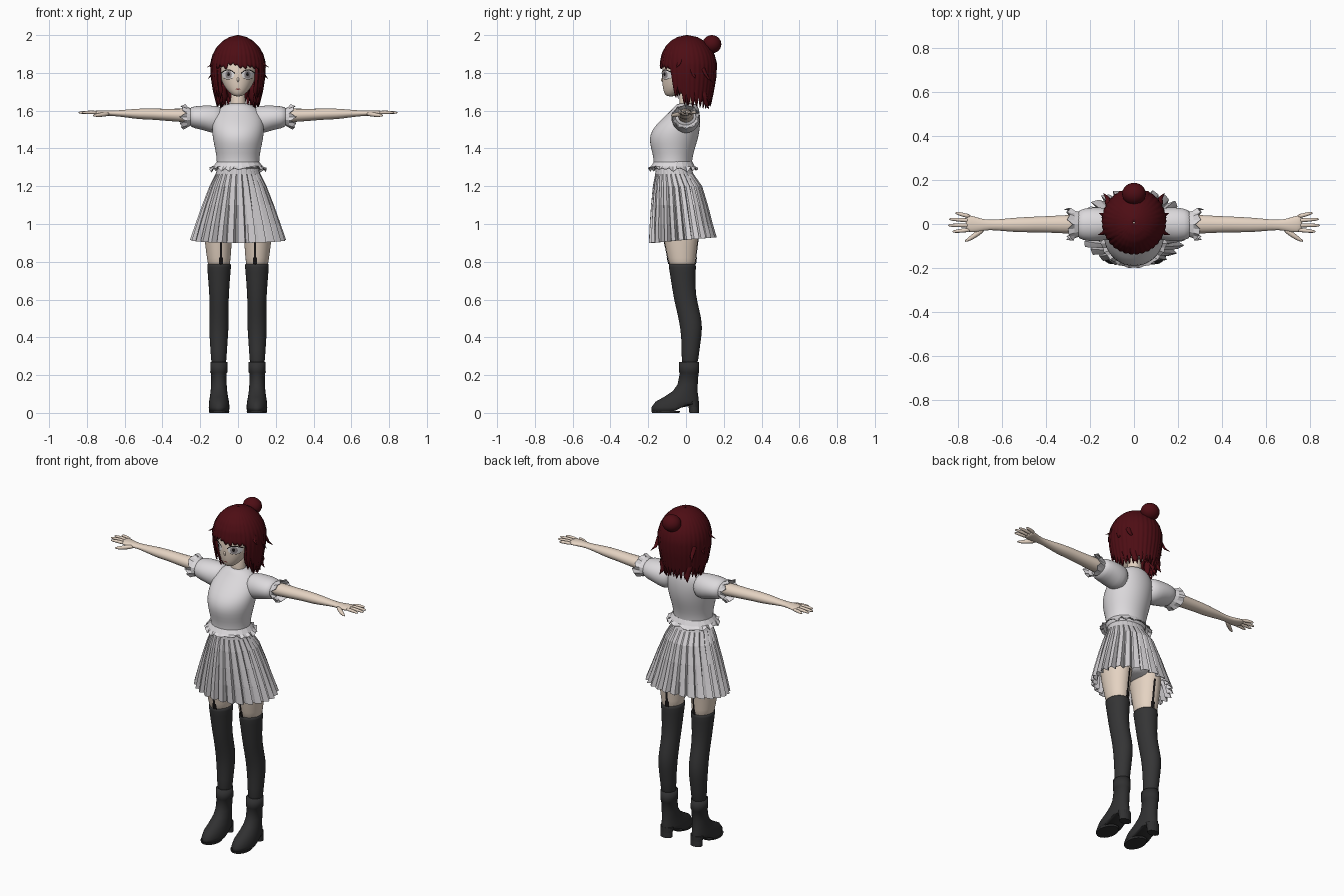
import bpy, bmesh, math, random
from mathutils import Vector
from mathutils.bvhtree import BVHTree

random.seed(4)
if "Cube" in bpy.data.objects:
    bpy.data.objects.remove(bpy.data.objects["Cube"], do_unlink=True)


def material(name, r, g, b):
    m = bpy.data.materials.new(name)
    m.use_nodes = True
    m.diffuse_color = (r, g, b, 1)
    bsdf = m.node_tree.nodes["Principled BSDF"]
    bsdf.inputs["Base Color"].default_value = (r, g, b, 1)
    bsdf.inputs["Roughness"].default_value = 0.8
    return m


SKIN = material("skin", 0.78, 0.65, 0.54)
WHITE = material("white_cloth", 0.72, 0.7, 0.72)
SKIRT = material("skirt_grey", 0.64, 0.62, 0.64)
HAIR = material("dark_red_hair", 0.075, 0.004, 0.007)
STOCKING = material("stocking_charcoal", 0.035, 0.035, 0.036)
BOOT = material("boot_charcoal", 0.03, 0.03, 0.031)
BLACK = material("black", 0.01, 0.008, 0.008)
IRIS = material("iris_grey", 0.3, 0.27, 0.28)
EYE = material("eye_white", 0.8, 0.78, 0.78)
LIP = material("lip_red", 0.3, 0.08, 0.07)


def surface(name, sheets, mat, closed=True, cap=True, mirror=False, sub=0, smooth=True, thick=0):
    """Skin rows of points into one mesh object."""
    bm = bmesh.new()
    for rows in sheets:
        vs = [[bm.verts.new(p) for p in row] for row in rows]
        n = len(rows[0])
        for a, b in zip(vs, vs[1:]):
            for i in range(n if closed else n - 1):
                j = (i + 1) % n
                bm.faces.new((a[i], a[j], b[j], b[i]))
        if closed and cap:
            bm.faces.new(vs[0])
            bm.faces.new(vs[-1])
    if closed:
        bmesh.ops.recalc_face_normals(bm, faces=bm.faces)
    for f in bm.faces:
        f.smooth = smooth
    me = bpy.data.meshes.new(name)
    bm.to_mesh(me)
    bm.free()
    me.materials.append(mat)
    ob = bpy.data.objects.new(name, me)
    bpy.context.collection.objects.link(ob)
    if mirror:
        ob.modifiers.new("Mirror", 'MIRROR')
    if thick:
        ob.modifiers.new("Solidify", 'SOLIDIFY').thickness = thick
    if sub:
        s = ob.modifiers.new("Subdivision", 'SUBSURF')
        s.levels = s.render_levels = sub
    return ob


def loft(rings, n=20, axis="z", scale=lambda i, k: 1, shift=lambda i, k: 0):
    """Elliptic rings (t, a0, a1, b0, b1) along z (a=x, b=y) or x (a=y, b=z)."""
    rows = []
    for k, (t, a0, a1, b0, b1) in enumerate(rings):
        row = []
        for i in range(n):
            ang, s = math.tau * i / n, scale(i, k)
            a = (a0 + a1) / 2 + (a1 - a0) / 2 * math.sin(ang) * s
            b = (b0 + b1) / 2 - (b1 - b0) / 2 * math.cos(ang) * s
            h = t + shift(i, k)
            row.append((a, b, h) if axis == "z" else (h, a, b))
        rows.append(row)
    return rows


def body(rings):
    return [(z, -rx, rx, f, b) for z, rx, f, b in rings]


def tube(points, radii, n=8, flat=1):
    pts, rows = [Vector(p) for p in points], []
    for k, p in enumerate(pts):
        d = pts[min(k + 1, len(pts) - 1)] - pts[max(k - 1, 0)]
        q = d.to_track_quat('Z', 'Y')
        rows.append([p + q @ Vector((math.cos(w) * radii[k], math.sin(w) * radii[k] * flat, 0))
                     for w in (math.tau * i / n for i in range(n))])
    return rows


def decal(name, target, mat, shape, offset=0.002, front=True, n=10):
    """Thin mirrored patch laid onto the target's front or back."""
    bpy.context.view_layer.update()
    tree = BVHTree.FromObject(target, bpy.context.evaluated_depsgraph_get())
    d = 1 if front else -1
    rows = []
    for r in range(n + 1):
        row = []
        for c in range(n + 1):
            x, z = shape(2 * c / n - 1, 2 * r / n - 1)
            hit = tree.ray_cast(Vector((x, -d, z)), Vector((0, d, 0)))[0]
            row.append((x, (hit.y if hit else 0) - d * offset, z))
        rows.append(row if front else row[::-1])
    return surface(name, [rows], mat, closed=False, mirror=True)


def oval(cx, cz, w, h):
    return lambda u, v: (cx + w * u * math.sqrt(max(0.001, 1 - v * v)), cz + h * v)


# Head and neck
head = surface("head", [loft(body([
    (1.675, .02, -.10, -.06), (1.69, .04, -.115, -.03), (1.72, .07, -.124, .04),
    (1.77, .094, -.128, .09), (1.83, .105, -.127, .11), (1.9, .1, -.11, .11),
    (1.96, .06, -.05, .06)]), 24)], SKIN, sub=2)
surface("neck", [loft(body([(1.57, .05, -.04, .05), (1.63, .04, -.035, .042),
                            (1.73, .038, -.035, .045)]))], SKIN, sub=1)
surface("nose", [tube([(0, -.115, 1.785), (0, -.134, 1.757), (0, -.12, 1.748)],
                      [.004, .009, .004])], SKIN, sub=1)
surface("ears", [tube([(.1, -.01, 1.75), (.115, 0, 1.78), (.11, .01, 1.81)],
                      [.008, .02, .01], flat=.5)], SKIN, mirror=True, sub=1)

# Painted face
decal("eye_whites", head, EYE, oval(.052, 1.79, .032, .023))
decal("irises", head, IRIS, oval(.05, 1.791, .017, .022), .003)
decal("pupils", head, BLACK, oval(.05, 1.793, .007, .011), .004)
decal("upper_lashes", head, BLACK,
      lambda u, v: (.053 + .037 * u, 1.797 + .019 * (1 - u * u) + .003 * v), .005)
decal("lower_lashes", head, BLACK,
      lambda u, v: (.053 + .024 * u, 1.773 - .007 * (1 - u * u) + .001 * v), .004)
decal("mouth", head, LIP, lambda u, v: (.007 + .007 * u, 1.714 + .003 * v * (1 - u * .5)))

# Hair: a ridged cap whose lower edge ends in pointed locks
PROFILE = [(2.0, .005, 0, .01), (1.99, .045, -.045, .06), (1.97, .08, -.08, .095),
           (1.94, .11, -.108, .125), (1.9, .133, -.128, .15), (1.85, .146, -.137, .163),
           (1.78, .143, -.135, .16), (1.7, .13, -.12, .146), (1.58, .1, -.09, .12)]


def hair_size(z):
    for p, q in zip(PROFILE, PROFILE[1:]):
        if z >= q[0]:
            f = (p[0] - z) / (p[0] - q[0])
            return [a + (b - a) * f for a, b in zip(p[1:], q[1:])]
    return PROFILE[-1][1:]


LOCKS, COLS, ROWS = 34, 4, 18
columns = []
for k in range(LOCKS):
    phi = abs(((k + .5) / LOCKS * 2 + 1) % 2 - 1) * math.pi
    base = 1.845 if phi < .85 else 1.73 if phi < 1.3 else 1.68
    base += random.uniform(-.012, .012)
    tip = .015 if phi < .85 else .06
    for c in range(COLS):
        ridge = math.sin(math.pi * c / COLS)
        ang = math.tau * (k + c / COLS) / LOCKS + math.pi
        low, col = base - tip * ridge, []
        for r in range(ROWS + 1):
            s = r / ROWS
            z = 2 - (2 - low) * s ** 1.6
            rx, f, b = hair_size(z)
            m = 1 + (.035 * ridge - .015) * s
            cy, ry = (f + b) / 2, (b - f) / 2
            col.append((-rx * m * math.sin(ang), cy + ry * m * math.cos(ang), z))
        columns.append(col)
surface("hair_cap", [[list(row) for row in zip(*columns)]], HAIR, cap=False, thick=.006)

# Loose locks, side flicks and nape strands
strands = []
for x, y, top, dx, dy, end, r in [
        (.1, -.06, 1.85, -.005, .02, 1.66, .018), (.105, -.01, 1.8, -.015, .02, 1.62, .02),
        (.1, .04, 1.76, .01, .02, 1.62, .024), (.075, .09, 1.74, .02, .03, 1.61, .026),
        (.03, .11, 1.74, .0, .02, 1.62, .026), (.12, -.03, 1.88, .045, -.02, 1.83, .012),
        (.125, .03, 1.84, .035, .02, 1.77, .014), (.11, .09, 1.84, .03, .05, 1.75, .014)]:
    pts = [(x + dx * t * t + .006 * math.sin(6 * t), y + dy * t * t, top + (end - top) * t)
           for t in (0, .25, .5, .75, 1)]
    strands.append(tube(pts, [r * .6, r, r, r * .7, .001], flat=.6))
surface("hair_locks", strands, HAIR, mirror=True)
bpy.ops.mesh.primitive_uv_sphere_add(segments=24, ring_count=14, radius=.05, location=(0, .137, 1.952))
bun = bpy.context.object
bun.name = "hair_bun"
bun.scale = (1.08, 1, .96)
bun.data.materials.append(HAIR)
bpy.ops.object.shade_smooth()

# Blouse: torso, hem frill, puffed sleeves and cuffs
surface("blouse", [loft(body([
    (1.64, .055, -.045, .05), (1.625, .08, -.058, .062), (1.6, .115, -.08, .072),
    (1.55, .138, -.135, .077), (1.5, .139, -.182, .074), (1.45, .134, -.196, .064),
    (1.4, .123, -.186, .048), (1.35, .113, -.172, .034), (1.31, .114, -.172, .032),
    (1.28, .115, -.172, .03)]), 24)], WHITE, sub=1)
jag = [random.uniform(-.012, .016) for _ in range(48)]


def ragged(last, amount):
    return lambda i, k: (jag[i] + amount * (i % 2)) if k == last else 0


surface("blouse_frill", [loft(body([
    (1.33, .112, -.17, .033), (1.305, .13, -.185, .045), (1.285, .148, -.197, .06)]),
    40, shift=ragged(2, .012), scale=lambda i, k: 1 + .02 * k * (i % 2))],
    WHITE, cap=False, smooth=False, thick=.003)
surface("sleeves", [loft([
    (.07, -.06, .06, 1.49, 1.62), (.13, -.075, .075, 1.475, 1.628), (.18, -.08, .077, 1.497, 1.628),
    (.23, -.076, .072, 1.505, 1.625), (.265, -.06, .056, 1.52, 1.615)], 20, "x")],
    WHITE, mirror=True, sub=1)
surface("sleeve_frills", [loft([
    (.25, -.058, .055, 1.522, 1.612), (.27, -.068, .064, 1.51, 1.622),
    (.285, -.08, .077, 1.5, 1.635)], 20, "x", shift=ragged(2, .018),
    scale=lambda i, k: 1 - .06 * k * (i % 2))],
    WHITE, cap=False, mirror=True, smooth=False, thick=.003)

# Arms and hands
surface("arms", [loft([
    (.2, -.045, .045, 1.53, 1.61), (.3, -.045, .042, 1.54, 1.612), (.38, -.04, .037, 1.545, 1.61),
    (.45, -.038, .034, 1.552, 1.612), (.52, -.039, .031, 1.553, 1.612),
    (.6, -.032, .023, 1.565, 1.605), (.66, -.026, .018, 1.572, 1.6),
    (.7, -.036, .026, 1.572, 1.602), (.74, -.04, .04, 1.574, 1.602),
    (.765, -.034, .043, 1.578, 1.6)], 16, "x")], SKIN, mirror=True, sub=1)
fingers = []
for y, ty, tx in [(-.026, -.034, .825), (-.006, -.006, .845), (.015, .022, .84), (.034, .05, .812)]:
    fingers.append(tube([(.74, y, 1.589), (.78, (y + ty) / 2, 1.592), (tx - .01, ty, 1.59), (tx, ty, 1.589)],
                        [.011, .01, .008, .003]))
fingers.append(tube([(.68, -.02, 1.584), (.715, -.046, 1.58), (.75, -.07, 1.575), (.77, -.08, 1.574)],
                    [.012, .014, .01, .003]))
surface("fingers", fingers, SKIN, mirror=True, sub=1)

# Pleated skirt
PLEATS = 26
surface("skirt", [loft(body([
    (1.3, .108, -.16, .025), (1.265, .118, -.163, .04), (1.2, .15, -.175, .085),
    (1.1, .188, -.184, .115), (1, .222, -.19, .14), (.915, .25, -.194, .16)]), PLEATS * 5,
    scale=lambda i, k: 1 - .026 * k * (i % 5 == 4) + .004 * k * (i % 5 - 2) * (i % 5 != 4),
    shift=lambda i, k: -.015 * math.cos(math.tau * i / PLEATS / 5) * (k == 5))],
    SKIRT, cap=False, smooth=False, thick=.002)
surface("underwear", [loft(body([(.97, .05, -.07, .04), (1, .12, -.12, .08),
                                 (1.1, .14, -.14, .09), (1.25, .105, -.15, .03)]))], WHITE, sub=1)

# Legs, stockings and garter straps
thighs = surface("thighs", [loft([
    (1.08, .02, .17, -.14, .08), (.98, .025, .185, -.13, .075), (.9, .033, .176, -.115, .062),
    (.82, .038, .165, -.097, .052), (.74, .045, .155, -.08, .047)])], SKIN, mirror=True, sub=1)
surface("stockings", [loft([
    (.792, .035, .165, -.095, .054), (.785, .035, .165, -.094, .054), (.7, .043, .158, -.08, .05),
    (.62, .048, .152, -.068, .053), (.55, .05, .15, -.052, .07), (.48, .049, .153, -.036, .086),
    (.42, .051, .153, -.027, .085), (.34, .058, .146, -.023, .072), (.22, .062, .142, -.025, .06)])],
    STOCKING, mirror=True, sub=1)
for side, front in (("front", True), ("back", False)):
    decal(side + "_garter_straps", thighs, BLACK,
          lambda u, v: (.09 + .006 * u, .87 + .09 * v), .004, front)
    decal(side + "_garter_clips", thighs, BLACK,
          lambda u, v: (.09 + .011 * u, .805 + .018 * v), .006, front)

# Boots with raised arches and block heels
rows = loft([(.27, .056, .146, -.037, .068), (.215, .055, .147, -.036, .069),
             (.21, .06, .142, -.033, .066), (.15, .06, .142, -.045, .062), (.115, .057, .145, -.07, .061),
             (.085, .053, .149, -.115, .065), (.06, .048, .153, -.16, .068),
             (.03, .045, .155, -.183, .068), (.006, .047, .153, -.181, .065)], 24)
rows = [[(x, y, max(z, min(.045, .006 + .5 * max(0, y + .07)))) for x, y, z in row] for row in rows]
surface("boots", [rows], BOOT, mirror=True)
surface("boot_heels", [loft([(.06, .06, .14, .005, .068), (.03, .064, .136, .014, .068),
                             (0, .064, .136, .018, .07)])], BOOT, mirror=True, smooth=False)
surface("boot_soles", [loft([(.01, .046, .154, -.183, -.03), (0, .048, .152, -.18, -.035)])],
        BOOT, mirror=True, smooth=False)
